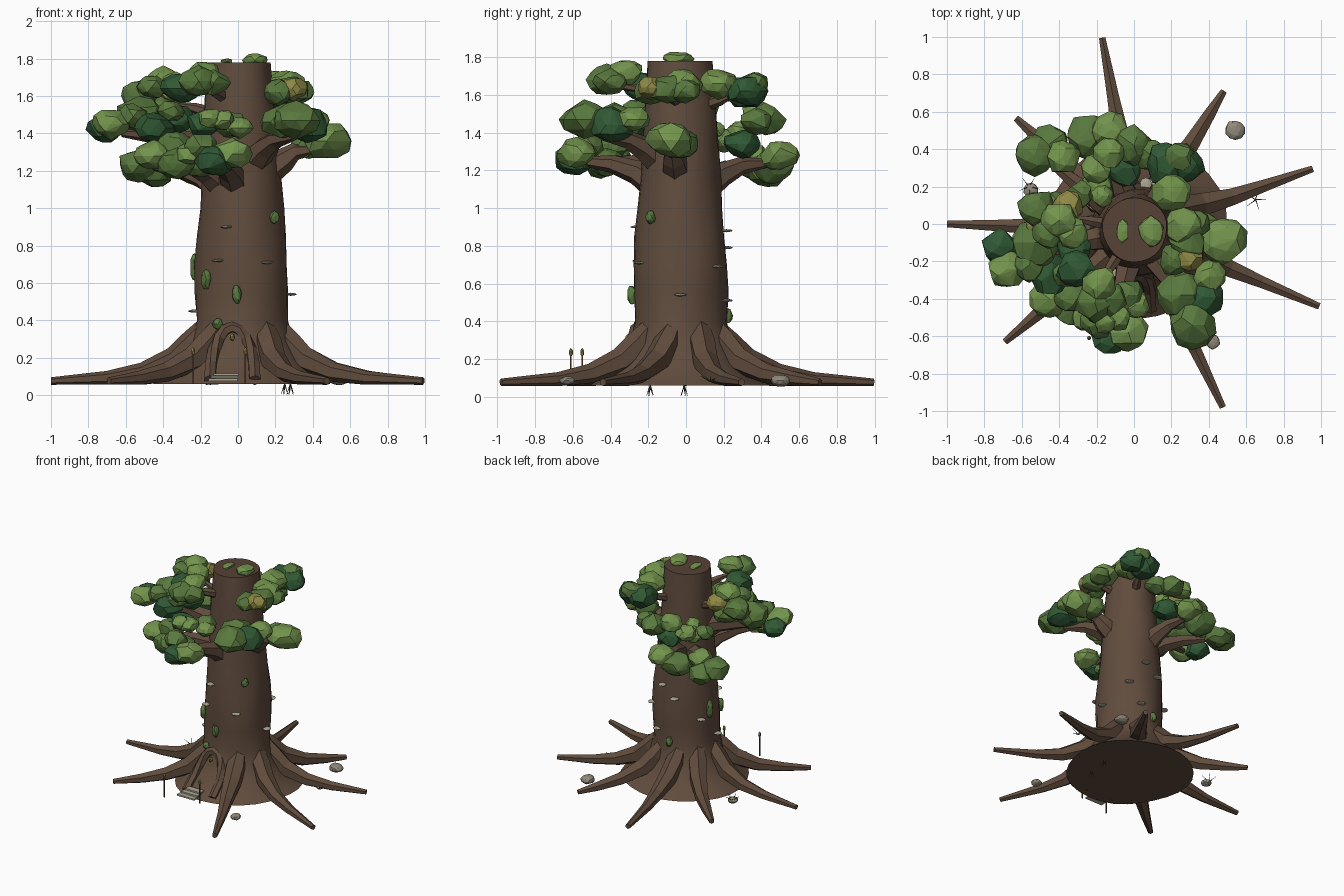
import bpy, bmesh, math, random
from mathutils import Vector

if "Cube" in bpy.data.objects:
    bpy.data.objects.remove(bpy.data.objects["Cube"])

random.seed(4)
CX, CY = 0.02, -0.03          # trunk axis


def mat(name, r, g, b):
    m = bpy.data.materials.new(name)
    m.diffuse_color = (r, g, b, 1)
    m.use_nodes = True
    m.node_tree.nodes["Principled BSDF"].inputs["Base Color"].default_value = m.diffuse_color
    return m


BARK = mat("bark brown", 0.118, 0.072, 0.047)
DARK = mat("dark brown", 0.095, 0.054, 0.037)
LIGHT = mat("light green", 0.17, 0.295, 0.074)
MID = mat("mid green", 0.10, 0.19, 0.048)
DEEP = mat("deep green", 0.03, 0.10, 0.036)
OLIVE = mat("olive yellow", 0.27, 0.25, 0.06)
STONE = mat("stone grey", 0.28, 0.25, 0.20)
PALE = mat("pale stone", 0.42, 0.39, 0.30)


def finish(name, bm, material, smooth=False):
    bmesh.ops.recalc_face_normals(bm, faces=bm.faces)
    me = bpy.data.meshes.new(name)
    bm.to_mesh(me)
    bm.free()
    me.materials.append(material)
    me.polygons.foreach_set("use_smooth", [smooth] * len(me.polygons))
    ob = bpy.data.objects.new(name, me)
    bpy.context.collection.objects.link(ob)
    return ob


def skin(bm, rings):
    """Bridge successive vertex rings and cap both ends."""
    for a, b in zip(rings, rings[1:]):
        n = len(a)
        for i in range(n):
            bm.faces.new((a[i], a[(i + 1) % n], b[(i + 1) % n], b[i]))
    bm.faces.new(rings[0])
    bm.faces.new(rings[-1])


def tube(name, pts, radii, material, sides=6):
    bm = bmesh.new()
    pts = [Vector(p) for p in pts]
    rings = []
    for i, (p, r) in enumerate(zip(pts, radii)):
        d = (pts[min(i + 1, len(pts) - 1)] - pts[max(i - 1, 0)]).normalized()
        ref = Vector((0, 1, 0)) if abs(d.z) > 0.95 else Vector((0, 0, 1))
        u = d.cross(ref).normalized()
        v = u.cross(d)
        rings.append([bm.verts.new(p + r * (u * math.cos(a) + v * math.sin(a)))
                      for a in (2 * math.pi * (k + 0.5) / sides for k in range(sides))])
    skin(bm, rings)
    return finish(name, bm, material)


def blob(name, loc, size, material, rough=0.15, detail=2):
    """Faceted boulder-like lump."""
    bm = bmesh.new()
    bmesh.ops.create_icosphere(bm, subdivisions=detail, radius=1)
    for v in bm.verts:
        k = 1 + random.uniform(-rough, rough)
        v.co = Vector([loc[i] + v.co[i] * k * size[i] for i in range(3)])
    hull = bmesh.ops.convex_hull(bm, input=bm.verts)
    bmesh.ops.delete(bm, geom=list({g for g in hull["geom_interior"]
                                    if isinstance(g, bmesh.types.BMVert)}), context='VERTS')
    return finish(name, bm, material)


def polar(r, a, z):
    lean = 0.016 * max(0, z - 0.9) / 0.88
    return (CX - lean + r * math.cos(a), CY + r * math.sin(a), z)


# Trunk: lathed profile with gentle lumps and a flared foot
profile = [(0.06, 0.475), (0.11, 0.405), (0.18, 0.335), (0.28, 0.275), (0.4, 0.243), (0.55, 0.25),
           (0.7, 0.247), (0.85, 0.238), (1.0, 0.224), (1.15, 0.214), (1.3, 0.203),
           (1.5, 0.19), (1.65, 0.18), (1.78, 0.172)]


def trunk_radius(z):
    for (z0, r0), (z1, r1) in zip(profile, profile[1:]):
        if z <= z1:
            return r0 + (r1 - r0) * (z - z0) / (z1 - z0)
    return profile[-1][1]


bm = bmesh.new()
rings = []
for z, r in profile:
    ring = []
    for k in range(28):
        a = 2 * math.pi * k / 28
        w = 1 + 0.018 * math.sin(3 * a + 7 * z) + 0.012 * math.sin(5 * a - 11 * z)
        ring.append(bm.verts.new(polar(r * w, a, z)))
    rings.append(ring)
skin(bm, rings)
trunk = finish("trunk", bm, BARK, True)
trunk.data.materials.append(DARK)
for f in trunk.data.polygons:
    if abs(f.normal.z) > 0.95:
        f.material_index = 1 if f.normal.z > 0 else 0
        f.use_smooth = False

# Eight spreading roots
for i, (x, y) in enumerate([(-0.17, 0.995), (0.48, 0.71), (0.955, 0.295), (0.99, -0.44),
                            (0.475, -0.98), (-0.69, -0.63), (-1.0, 0.0), (-0.63, 0.565)]):
    a = math.atan2(y - CY, x - CX)
    end = math.hypot(x - CX, y - CY)
    path = [polar(r, a + t, z) for r, t, z in
            [(0.19, 0.22, 0.37), (0.26, 0.12, 0.28), (0.36, 0.04, 0.19),
             (0.53, 0, 0.123), (0.72, 0, 0.093), (end, 0, 0.076)]]
    tube(f"root_{i + 1}", path, [0.055, 0.075, 0.07, 0.052, 0.037, 0.02], BARK)

# Main branches reaching the leaf clusters
for i, (x, y, z) in enumerate([(0.45, -0.09, 1.32), (0.30, -0.45, 1.38), (-0.11, -0.58, 1.25),
                               (-0.40, -0.40, 1.25), (-0.62, -0.17, 1.40), (-0.45, 0.33, 1.22),
                               (-0.14, 0.45, 1.24), (0.2, 0.32, 1.60), (-0.2, -0.36, 1.65),
                               (0.28, -0.07, 1.62), (-0.40, 0.05, 1.56)]):
    a = math.atan2(y - CY, x - CX)
    d = math.hypot(x - CX, y - CY)
    s = 0.45 if z > 1.5 else 1
    tube(f"branch_{i + 1}", [polar(0.12, a, z - 0.14 * s), polar(0.24, a, z - 0.06 * s),
                             polar(0.6 * d + 0.04, a, z - 0.015), (x, y, z)],
         [0.085 * s, 0.065 * s, 0.047 * s, 0.02], BARK)


# Foliage clusters: x, y, z, radius, colour
def foliage(name, lumps):
    for i, (x, y, z, r, m) in enumerate(lumps):
        blob(f"{name}_{i + 1}", (x, y, z), (r, r, r * 0.78), m)


foliage("leaves_right", [(0.475, -0.08, 1.36, 0.125, LIGHT), (0.38, -0.03, 1.34, 0.095, MID)])
foliage("leaves_upper_right", [(0.29, -0.10, 1.63, 0.10, MID), (0.26, -0.01, 1.66, 0.095, LIGHT),
                               (0.29, -0.18, 1.64, 0.075, OLIVE), (0.22, -0.19, 1.62, 0.085, MID),
                               (0.33, 0.0, 1.62, 0.08, MID)])
foliage("leaves_front_right", [(0.37, -0.39, 1.44, 0.115, DEEP), (0.25, -0.38, 1.46, 0.12, MID),
                               (0.31, -0.54, 1.47, 0.12, MID), (0.40, -0.28, 1.47, 0.085, LIGHT)])
foliage("leaves_front", [(-0.13, -0.60, 1.25, 0.10, DEEP), (-0.03, -0.58, 1.29, 0.10, LIGHT),
                         (-0.20, -0.52, 1.33, 0.09, MID), (-0.09, -0.50, 1.47, 0.07, LIGHT),
                         (-0.19, -0.45, 1.45, 0.085, DEEP), (-0.03, -0.38, 1.44, 0.085, MID),
                         (-0.15, -0.52, 1.48, 0.065, LIGHT), (0.01, -0.43, 1.43, 0.07, LIGHT)])
foliage("leaves_front_left", [(-0.45, -0.40, 1.28, 0.10, LIGHT), (-0.32, -0.45, 1.24, 0.105, MID),
                              (-0.20, -0.42, 1.24, 0.09, MID), (-0.34, -0.38, 1.34, 0.095, MID),
                              (-0.26, -0.50, 1.29, 0.075, LIGHT)])
foliage("leaves_left", [(-0.68, -0.24, 1.45, 0.10, LIGHT), (-0.72, -0.12, 1.42, 0.09, DEEP),
                        (-0.53, -0.10, 1.49, 0.125, MID), (-0.45, -0.27, 1.43, 0.11, DEEP),
                        (-0.56, -0.22, 1.49, 0.085, MID), (-0.32, -0.14, 1.48, 0.09, DEEP),
                        (-0.36, -0.27, 1.52, 0.07, MID), (-0.50, -0.01, 1.53, 0.075, OLIVE)])
foliage("leaves_upper_left", [(-0.40, 0.02, 1.68, 0.095, LIGHT), (-0.36, 0.09, 1.62, 0.085, OLIVE),
                              (-0.52, 0.08, 1.60, 0.10, MID), (-0.33, -0.05, 1.66, 0.08, LIGHT),
                              (-0.46, -0.05, 1.65, 0.08, MID), (-0.42, 0.08, 1.54, 0.09, MID)])
foliage("leaves_upper_front", [(-0.18, -0.32, 1.72, 0.09, LIGHT), (-0.21, -0.42, 1.68, 0.10, MID),
                               (-0.31, -0.24, 1.64, 0.10, DEEP), (-0.13, -0.40, 1.67, 0.085, MID)])
foliage("leaves_back_left", [(-0.53, 0.37, 1.23, 0.11, MID), (-0.38, 0.36, 1.27, 0.09, LIGHT),
                             (-0.45, 0.43, 1.19, 0.10, MID), (-0.20, 0.20, 1.36, 0.08, LIGHT),
                             (-0.28, 0.16, 1.38, 0.07, MID), (-0.17, 0.15, 1.41, 0.06, LIGHT)])
foliage("leaves_back", [(-0.13, 0.50, 1.28, 0.10, LIGHT), (-0.25, 0.47, 1.22, 0.115, MID),
                        (0.0, 0.42, 1.47, 0.10, MID), (-0.13, 0.38, 1.50, 0.085, LIGHT),
                        (-0.06, 0.30, 1.34, 0.10, DEEP), (-0.20, 0.29, 1.40, 0.08, LIGHT),
                        (0.09, 0.37, 1.46, 0.085, MID)])
foliage("leaves_back_right", [(0.17, 0.32, 1.62, 0.11, DEEP), (0.28, 0.32, 1.62, 0.10, DEEP),
                              (0.20, 0.17, 1.66, 0.10, LIGHT), (0.24, 0.36, 1.66, 0.08, MID)])
blob("leaves_on_top", (0.09, -0.04, 1.79), (0.07, 0.08, 0.04), LIGHT)
blob("sprout_on_top", (-0.06, -0.04, 1.785), (0.035, 0.06, 0.015), LIGHT)

# Bracket fungi and leaf tufts on the trunk: angle in degrees, height
for i, (deg, z) in enumerate([(80, 0.88), (105, 0.79), (50, 0.69), (70, 0.51), (-110, 0.90),
                              (-58, 0.71), (0, 0.54), (190, 0.45), (240, 0.72), (150, 0.62)]):
    blob(f"bracket_fungus_{i + 1}", polar(trunk_radius(z) + 0.012, math.radians(deg), z),
         (0.033, 0.033, 0.008), PALE, 0.08)
for i, (deg, z, r) in enumerate([(168, 0.68, 0.075), (222, 0.62, 0.055), (264, 0.54, 0.05),
                                 (-42, 0.95, 0.035), (95, 0.43, 0.04), (240, 0.38, 0.03)]):
    blob(f"trunk_leaf_{i + 1}", polar(trunk_radius(z) + 0.008, math.radians(deg), z),
         (0.026, 0.026, r), MID)

# Doorway: rooty arch hugging the trunk foot, and stone steps
arch = []
for k in range(11):
    t = math.pi * k / 10
    z = 0.08 + 0.28 * math.sin(t)
    arch.append((-0.03 + 0.12 * math.cos(t), CY - trunk_radius(z) + 0.02, z))
tube("door_arch", arch, [0.034] * 11, BARK)


def box(name, loc, size, material):
    bm = bmesh.new()
    bmesh.ops.create_cube(bm, size=1)
    for v in bm.verts:
        v.co = Vector([loc[i] + v.co[i] * size[i] for i in range(3)])
    finish(name, bm, material)


for i in range(3):
    box(f"step_{i + 1}", (-0.08 + 0.008 * i, -0.54 + 0.035 * i, 0.083 + 0.014 * i),
        (0.155 - 0.01 * i, 0.05, 0.012), PALE)

# Lamp posts beside the door, and a lantern over it
for x, y, n in [(-0.24, -0.61, "left"), (0.04, -0.55, "right")]:
    box(f"lamp_post_{n}", (x, y, 0.15), (0.008, 0.008, 0.18), DARK)
    blob(f"lamp_{n}", (x, y, 0.235), (0.012, 0.012, 0.024), OLIVE, 0, 1)
blob("door_lantern", (-0.03, -0.31, 0.31), (0.014, 0.014, 0.022), OLIVE, 0, 1)

# Loose stones
for i, (x, y, r) in enumerate([(0.54, 0.50, 0.054), (0.42, -0.63, 0.04), (-0.55, 0.18, 0.04)]):
    blob(f"stone_{i + 1}", (x, y, 0.085), (r, r, r * 0.6), STONE, 0.08)

# Dry grass tufts and hanging rootlets
for i, (x, y, z, dz) in enumerate([(0.65, 0.13, 0.08, 0.03), (-0.56, 0.2, 0.09, 0.04),
                                   (0.25, -0.19, 0.06, -0.055), (0.28, -0.01, 0.06, -0.055)]):
    spread = 0.055 if dz > 0 else 0.02
    for k in range(5):
        a = 2 * math.pi * k / 5 + i
        tube(f"tuft_{i + 1}_blade_{k + 1}", [(x, y, z), (x + spread * math.cos(a),
             y + spread * math.sin(a), z + dz)], [0.004, 0.001], DEEP if i == 1 else DARK, 3)
